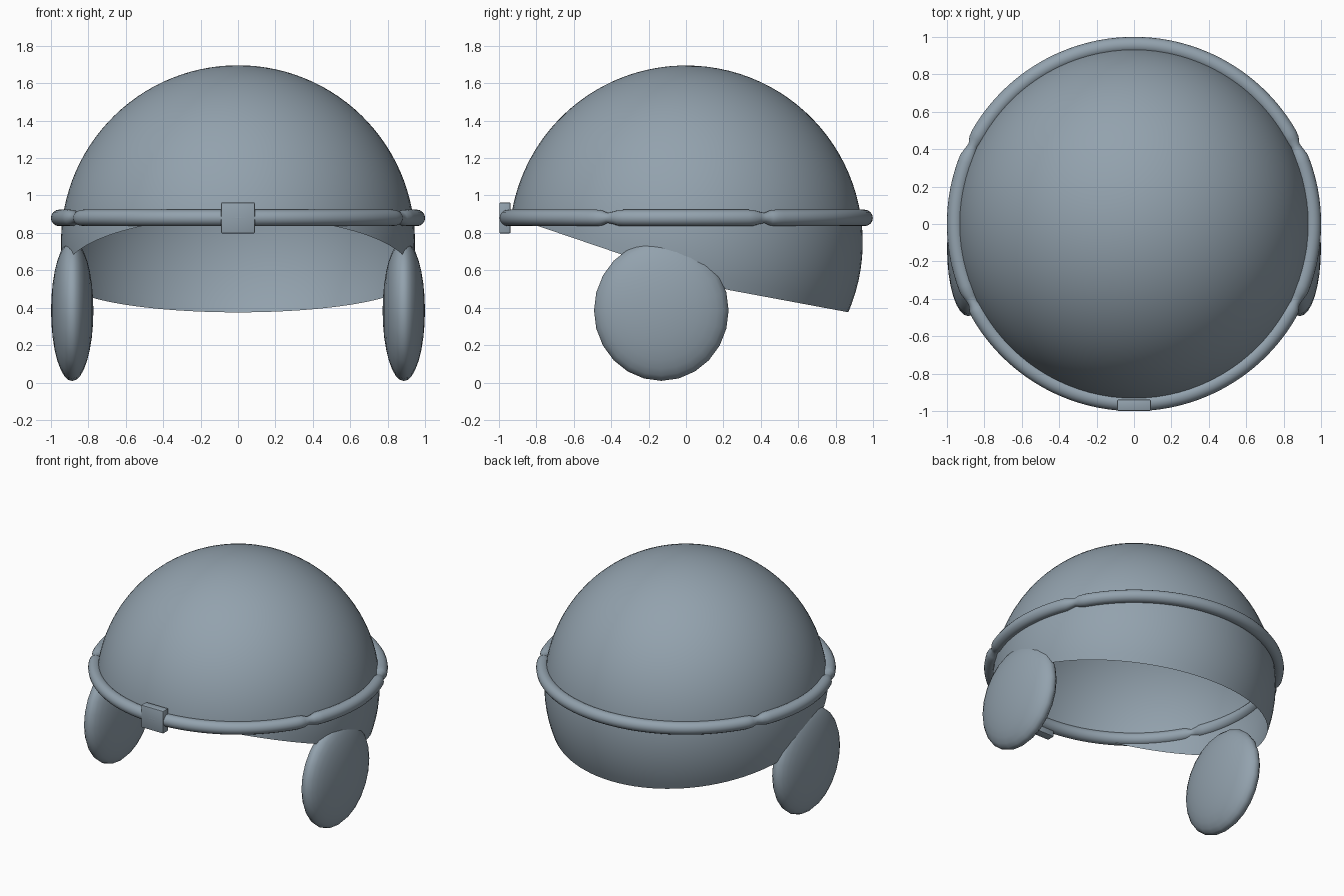
import bpy, bmesh, math

if "Cube" in bpy.data.objects:
    bpy.data.objects.remove(bpy.data.objects["Cube"])

steel = bpy.data.materials.new("blue grey")
steel.diffuse_color = (0.29, 0.36, 0.42, 1)
steel.use_nodes = True
steel.node_tree.nodes["Principled BSDF"].inputs["Base Color"].default_value = steel.diffuse_color

R, CZ = 0.945, 0.75           # dome radius and centre height
N = 96


def finish(bm, name, angle=40):
    bmesh.ops.recalc_face_normals(bm, faces=bm.faces)
    me = bpy.data.meshes.new(name)
    bm.to_mesh(me)
    bm.free()
    me.materials.append(steel)
    ob = bpy.data.objects.new(name, me)
    bpy.context.collection.objects.link(ob)
    bpy.context.view_layer.objects.active = ob
    ob.select_set(True)
    bpy.ops.object.shade_smooth_by_angle(angle=math.radians(angle))
    ob.select_set(False)
    return ob


def bridge(bm, a, b):
    for i in range(len(a)):
        j = (i + 1) % len(a)
        bm.faces.new((a[i], a[j], b[j], b[i]))


# Rim height: steep at the front, shallower over the neck
def rim_z(y):
    return 0.69 - 0.34 * (y + 0.36) if y < 0.2 else 0.5 - 0.186 * (y - 0.2)


def rim_polar(az):
    lo, hi = 0.5, 2.6
    for _ in range(30):
        mid = (lo + hi) / 2
        if CZ + R * math.cos(mid) > rim_z(R * math.sin(mid) * math.sin(az)):
            lo = mid
        else:
            hi = mid
    return lo


# Open dome shell, swept from crown to slanted rim
bm = bmesh.new()
top = bm.verts.new((0, 0, CZ + R))
azimuths = [2 * math.pi * i / N for i in range(N)]
rims = [rim_polar(a) for a in azimuths]
prev = None
for k in range(1, 33):
    row = []
    for a, rim in zip(azimuths, rims):
        p = rim * k / 32
        row.append(bm.verts.new((R * math.sin(p) * math.cos(a),
                                 R * math.sin(p) * math.sin(a),
                                 CZ + R * math.cos(p))))
    if prev:
        bridge(bm, prev, row)
    else:
        for i in range(N):
            bm.faces.new((top, row[i], row[(i + 1) % N]))
    prev = row
finish(bm, "dome_shell")

# Band around the dome, pinched at four places
bm = bmesh.new()
rows = []
for i in range(180):
    a = 2 * math.pi * i / 180
    off = abs(math.asin(abs(math.sin(a))) - math.radians(25.5))
    r = 0.044 - 0.018 * math.exp(-(off / 0.035) ** 2)
    rows.append([bm.verts.new(((0.955 + r * math.cos(t)) * math.cos(a),
                               (0.955 + r * math.cos(t)) * math.sin(a),
                               0.88 + r * math.sin(t)))
                 for t in (2 * math.pi * j / 16 for j in range(16))])
for i in range(180):
    bridge(bm, rows[i], rows[(i + 1) % 180])
finish(bm, "band")

# Ear pads: flattened spheres with poles facing sideways
for side, name in ((-1, "left_ear_pad"), (1, "right_ear_pad")):
    bm = bmesh.new()
    bmesh.ops.create_uvsphere(bm, u_segments=24, v_segments=16, radius=1)
    for v in bm.verts:
        x, y, z = v.co
        v.co = (side * 0.885 + 0.113 * z, -0.132 + 0.36 * y, 0.385 + 0.376 * x)
    finish(bm, name, 60)

# Front buckle plate
bm = bmesh.new()
bmesh.ops.create_cube(bm, size=1)
for v in bm.verts:
    v.co = (v.co.x * 0.18, -0.968 + v.co.y * 0.06, 0.88 + v.co.z * 0.165)
bmesh.ops.bevel(bm, geom=bm.edges[:], offset=0.006, segments=2,
                affect='EDGES', profile=0.5)
finish(bm, "buckle", 30)
